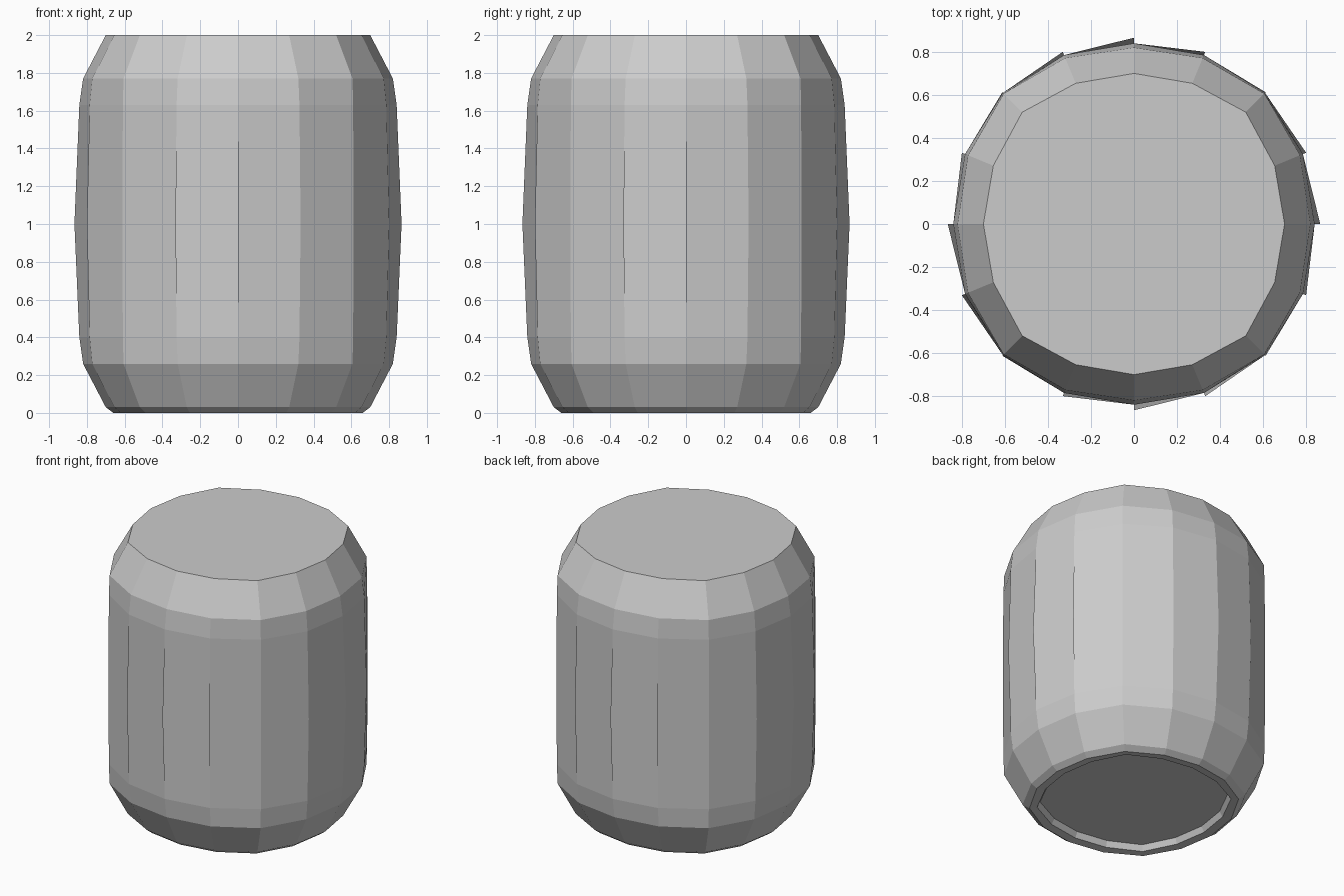
import bpy, bmesh
from math import cos, sin, pi

if "Cube" in bpy.data.objects:
    bpy.data.objects.remove(bpy.data.objects["Cube"])

SIDES = 16
# Rings: height, then radius on the axes, at 22.5 degrees and on the diagonals
RINGS = {
    "recess":   (0.045, 0.58, 0.59, 0.62),
    "lip_in":   (0.005, 0.60, 0.61, 0.64),
    "lip_out":  (0.000, 0.66, 0.67, 0.69),
    "base":     (0.030, 0.70, 0.708, 0.735),
    "low":      (0.26, 0.82, 0.835, 0.857),
    "low_mid":  (0.40, 0.84, 0.85, 0.862),
    "middle":   (1.00, 0.866, 0.866, 0.866),
    "high_mid": (1.63, 0.84, 0.85, 0.862),
    "high":     (1.77, 0.82, 0.835, 0.857),
    "top":      (2.00, 0.70, 0.708, 0.735),
}

bm = bmesh.new()
rings = {}
for name, (z, axis, between, diagonal) in RINGS.items():
    radii = (axis, between, diagonal, between)
    rings[name] = [bm.verts.new((radii[i % 4] * cos(2 * pi * i / SIDES),
                                 radii[i % 4] * sin(2 * pi * i / SIDES), z))
                   for i in range(SIDES)]


def band(*names):
    """One face per side, running up through the named rings."""
    loops = [rings[n] for n in names]
    for i in range(SIDES):
        j = (i + 1) % SIDES
        right = [loop[j] for loop in loops]
        left = [loop[i] for loop in reversed(loops)]
        bm.faces.new([loops[0][i]] + right + left[:-1])


# Recessed bottom and lip
bm.faces.new(list(reversed(rings["recess"])))
band("recess", "lip_in")
band("lip_in", "lip_out")
band("lip_out", "base")
# Sloped shoulders and tall slightly bulging side panels
band("base", "low")
band("low", "low_mid")
band("low_mid", "middle", "high_mid")
band("high_mid", "high")
band("high", "top")
# Flat lid
bm.faces.new(rings["top"])

mesh = bpy.data.meshes.new("barrel_body")
bm.normal_update()
bm.to_mesh(mesh)
bm.free()
body = bpy.data.objects.new("barrel_body", mesh)
bpy.context.collection.objects.link(body)
